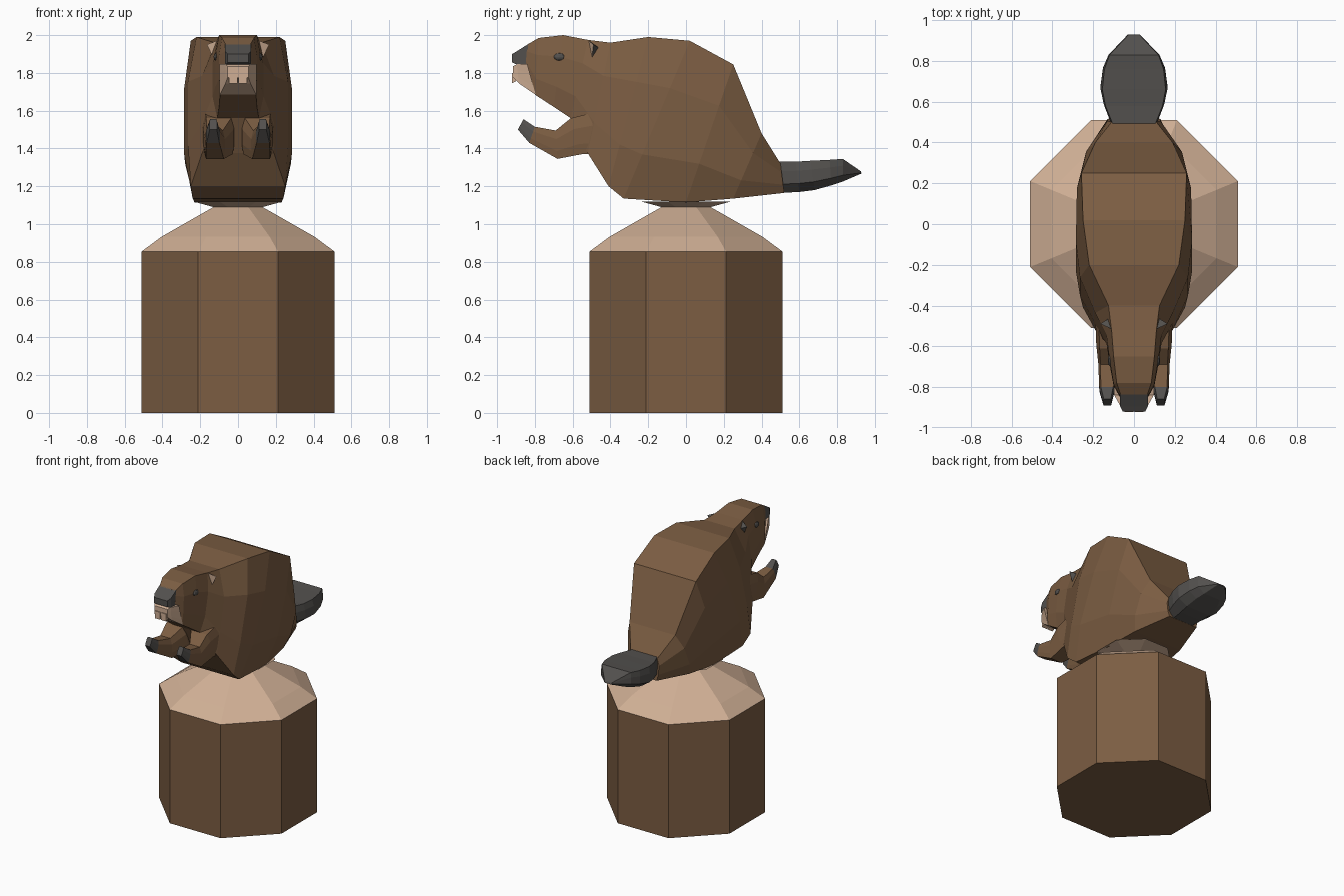
import bpy
import bmesh
import math
from mathutils import Vector

if "Cube" in bpy.data.objects:
    bpy.data.objects.remove(bpy.data.objects["Cube"], do_unlink=True)


def make_material(name, colour):
    material = bpy.data.materials.new(name)
    material.use_nodes = True
    rgba = (*colour, 1.0)
    material.diffuse_color = rgba
    material.node_tree.nodes["Principled BSDF"].inputs["Base Color"].default_value = rgba
    return material


BROWN = make_material("fur and bark brown", (0.20, 0.11, 0.055))
TAN = make_material("bare wood tan", (0.63, 0.43, 0.30))
GREY = make_material("dark grey skin", (0.085, 0.08, 0.075))


def finish(name, bm, materials, rule=None):
    """Turn a bmesh into a flat-shaded object, colouring faces by a rule."""
    bmesh.ops.recalc_face_normals(bm, faces=bm.faces[:])
    bm.normal_update()
    mesh = bpy.data.meshes.new(name)
    if rule:
        for face in bm.faces:
            face.material_index = int(rule(face))
    bm.to_mesh(mesh)
    bm.free()
    for material in materials:
        mesh.materials.append(material)
    obj = bpy.data.objects.new(name, mesh)
    bpy.context.scene.collection.objects.link(obj)
    return obj


def skin(rings):
    """Bridge equal-sized rings of points and cap both ends."""
    bm = bmesh.new()
    loops = [[bm.verts.new(point) for point in ring] for ring in rings]
    count = len(loops[0])
    for first, second in zip(loops, loops[1:]):
        for i in range(count):
            j = (i + 1) % count
            bm.faces.new((first[i], first[j], second[j], second[i]))
    bm.faces.new(loops[0])
    bm.faces.new(loops[-1])
    return bm


def section(top, bottom, widths, centre=0.0, upper=0.3, lower=0.72):
    """Eight-sided slice from a top (y, z) to a bottom (y, z)."""
    wide_top, wide_mid, wide_bottom = widths
    levels = ((0, wide_top), (upper, wide_mid), (lower, wide_mid), (1, wide_bottom))
    right, left = [], []
    for t, width in levels:
        y, z = Vector(top).lerp(Vector(bottom), t)
        right.append((centre - width, y, z))
        left.append((centre + width, y, z))
    return right + left[::-1]


def block(name, material, *stations):
    """Straight-sided loft: each station is top, bottom, half width."""
    rings = [section(t, b, (w, w, w)) for t, b, w in stations]
    return finish(name, skin(rings), [material])


# Octagonal stump with a gnawed, hourglass-shaped tip
profile = ((0.51, 0), (0.51, 0.855), (0.405, 0.933), (0.13, 1.09), (0.24, 1.12))
rings = []
for apothem, z in profile:
    radius = apothem / math.cos(math.pi / 8)
    angles = [math.pi / 4 * (i + 0.5) for i in range(8)]
    rings.append([(radius * math.cos(a), radius * math.sin(a), z) for a in angles])
finish("stump", skin(rings), [BROWN, TAN],
       lambda face: face.calc_center_median().z > 0.86)

# Head and body: slanted slices from snout to rump (top, bottom, widths)
slices = (
    ((-0.84, 1.95), (-0.85, 1.83), (0.065, 0.07, 0.065)),
    ((-0.78, 1.985), (-0.80, 1.685), (0.085, 0.10, 0.095)),
    ((-0.65, 2.0), (-0.70, 1.62), (0.10, 0.12, 0.10)),
    ((-0.52, 1.975), (-0.61, 1.56), (0.11, 0.135, 0.11)),
    ((-0.40, 1.96), (-0.52, 1.375), (0.125, 0.19, 0.19)),
    ((-0.20, 1.99), (-0.41, 1.20), (0.22, 0.265, 0.25)),
    ((0.02, 1.97), (-0.33, 1.135), (0.25, 0.285, 0.24)),
    ((0.25, 1.845), (0.0, 1.115), (0.258, 0.28, 0.23)),
    ((0.40, 1.48), (0.25, 1.135), (0.19, 0.235, 0.20)),
    ((0.50, 1.32), (0.52, 1.165), (0.11, 0.13, 0.12)),
)
finish("body", skin([section(*s) for s in slices]), [BROWN])

# Flat paddle tail
tail = (
    ((0.48, 1.33), (0.50, 1.165), (0.10, 0.11, 0.08)),
    ((0.58, 1.33), (0.60, 1.17), (0.14, 0.148, 0.09)),
    ((0.66, 1.335), (0.68, 1.18), (0.155, 0.165, 0.10)),
    ((0.76, 1.34), (0.77, 1.205), (0.145, 0.152, 0.09)),
    ((0.83, 1.345), (0.83, 1.225), (0.12, 0.125, 0.07)),
    ((0.925, 1.28), (0.93, 1.268), (0.03, 0.03, 0.03)),
)
finish("tail", skin([section(*s) for s in tail]), [GREY])

# Nose, muzzle and front teeth
block("nose", GREY,
      ((-0.92, 1.90), (-0.92, 1.855), 0.055),
      ((-0.895, 1.915), (-0.89, 1.842), 0.068),
      ((-0.835, 1.953), (-0.84, 1.845), 0.07))
block("muzzle", TAN,
      ((-0.915, 1.835), (-0.915, 1.775), 0.055),
      ((-0.895, 1.846), (-0.885, 1.745), 0.066),
      ((-0.84, 1.846), (-0.795, 1.683), 0.097))
for side, label in ((1, "left"), (-1, "right")):
    tooth = block(label + "_tooth", TAN,
                  ((-0.922, 1.80), (-0.922, 1.745), 0.022),
                  ((-0.89, 1.80), (-0.90, 1.755), 0.022))
    tooth.location.x = side * 0.025

# Paired limbs and features
arm = (
    ((-0.45, 1.60), (-0.42, 1.37), 0.03, 0.19),
    ((-0.61, 1.56), (-0.55, 1.37), 0.02, 0.185),
    ((-0.69, 1.495), (-0.68, 1.345), 0.07, 0.175),
    ((-0.80, 1.515), (-0.83, 1.43), 0.095, 0.17),
    ((-0.86, 1.555), (-0.89, 1.50), 0.11, 0.152),
)
ear = ((0.10, -0.52, 1.975), (0.12, -0.50, 1.855),
       (0.165, -0.49, 1.95), (0.11, -0.455, 1.93))
for side, label in ((1, "left"), (-1, "right")):
    # Arm ending in a dark paw
    rings = []
    for top, bottom, inner, outer in arm:
        half = (outer - inner) / 2
        rings.append(section(top, bottom, (half * 0.8, half, half * 0.9),
                             side * (inner + outer) / 2))
    finish(label + "_arm", skin(rings), [BROWN, GREY],
           lambda face: face.calc_center_median().y < -0.8)

    # Ear with a pale front face
    bm = bmesh.new()
    for x, y, z in ear:
        bm.verts.new((side * x, y, z))
    bmesh.ops.convex_hull(bm, input=bm.verts[:])
    finish(label + "_ear", bm, [GREY, TAN], lambda face: face.normal.y < -0.5)

    # Eye
    bm = bmesh.new()
    bmesh.ops.create_uvsphere(bm, u_segments=8, v_segments=6, radius=1)
    bmesh.ops.scale(bm, vec=(0.012, 0.03, 0.02), verts=bm.verts[:])
    bmesh.ops.translate(bm, vec=(side * 0.117, -0.67, 1.885), verts=bm.verts[:])
    finish(label + "_eye", bm, [GREY])
